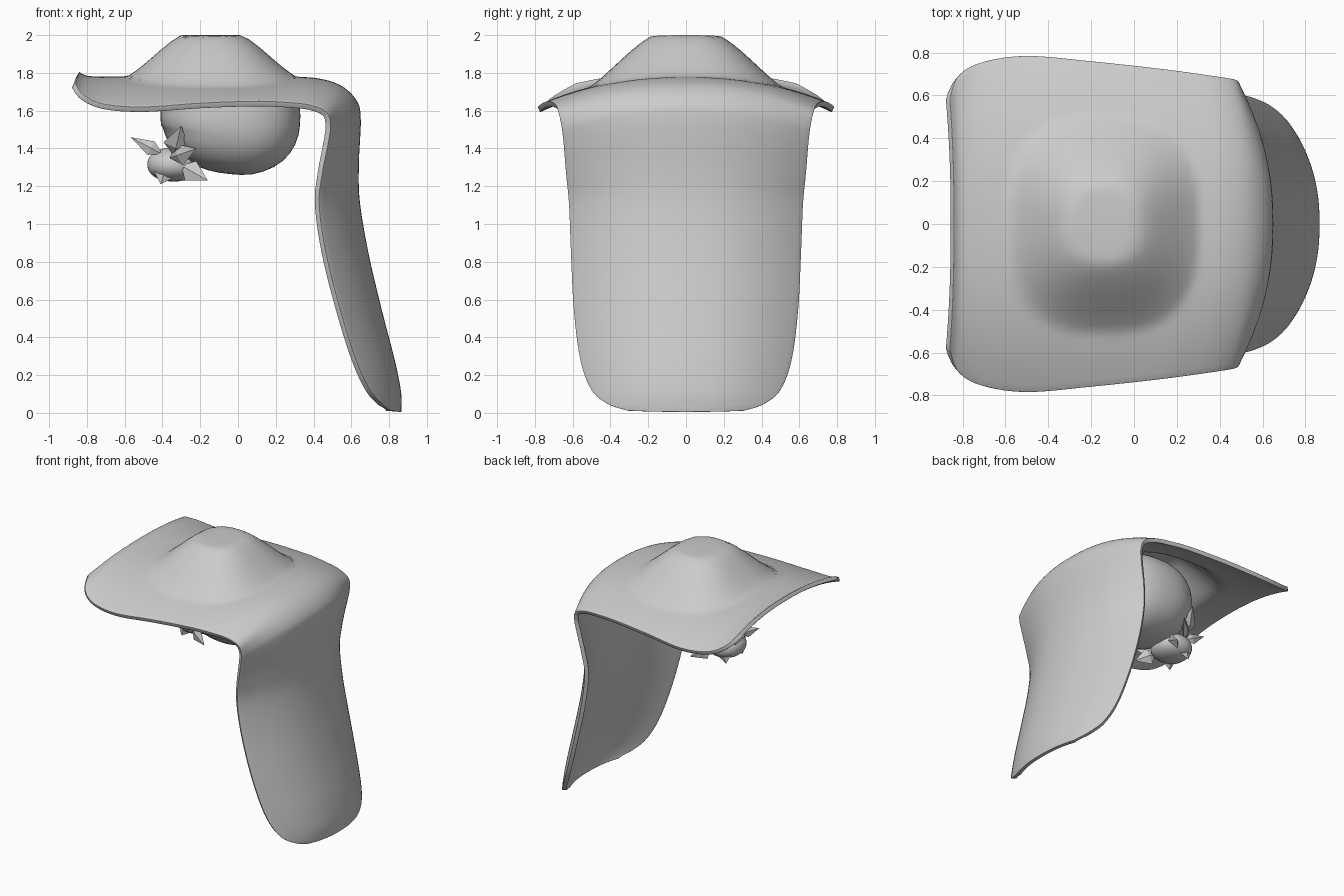
import bpy, bmesh, math
from mathutils import Vector

if "Cube" in bpy.data.objects:
    bpy.data.objects.remove(bpy.data.objects["Cube"])

# Path stations: centre x, centre z, edge x, edge z, half width
STATIONS = [
    (-.84, 1.805, -.86, 1.745, .585), (-.80, 1.785, -.82, 1.685, .69),
    (-.70, 1.78, -.71, 1.635, .755), (-.50, 1.78, -.50, 1.62, .785),
    (-.20, 1.78, -.20, 1.64, .76), (.10, 1.78, .08, 1.65, .73),
    (.28, 1.78, .24, 1.645, .71), (.43, 1.77, .38, 1.63, .69),
    (.55, 1.73, .47, 1.59, .675), (.63, 1.65, .49, 1.52, .66),
    (.65, 1.55, .48, 1.44, .65), (.64, 1.32, .445, 1.26, .635),
    (.645, 1.12, .43, 1.10, .62), (.69, .85, .465, .85, .61),
    (.76, .55, .54, .55, .595), (.83, .28, .625, .28, .56),
    (.862, .12, .70, .12, .50), (.866, .045, .765, .045, .41),
    (.864, .005, .81, .012, .31)]
CROWN = (-.14, .45, .51, .22)   # centre x, half x, half y, height


def spline(p, t):
    i = min(int(t), len(p) - 2)
    f = t - i
    a, b, c, d = (p[max(0, min(len(p) - 1, i + k))] for k in (-1, 0, 1, 2))
    return [.5 * (2*q + (r-o)*f + (2*o-5*q+4*r-s)*f*f + (3*q-o-3*r+s)*f**3)
            for o, q, r, s in zip(a, b, c, d)]


def crown_height(x, y):
    cx, hx, hy, h = CROWN
    d = (abs((x - cx) / hx)**2.6 + abs(y / hy)**2.6)**(1 / 2.6)
    t = max(0, min(1, (1 - d) / .64))
    return h * (.3 * t * t * (3 - 2*t) + .7 * t)


def finish(name, bm):
    me = bpy.data.meshes.new(name)
    bm.to_mesh(me)
    bm.free()
    ob = bpy.data.objects.new(name, me)
    bpy.context.collection.objects.link(ob)
    return ob


def smooth(ob):
    for p in ob.data.polygons:
        p.use_smooth = True


# Hood: brim, crown and hanging cape as one lofted sheet
bm = bmesh.new()
NU, NV = 108, 48
grid = []
for i in range(NU + 1):
    xc, zc, xe, ze, w = spline(STATIONS, i / NU * (len(STATIONS) - 1))
    row = []
    for j in range(NV + 1):
        v = 2 * j / NV - 1
        f = abs(v)**2.3
        x, y, z = xc + (xe - xc)*f, w*v, zc + (ze - zc)*f
        if z > 1.5:
            z += crown_height(x, y)
        row.append(bm.verts.new((x, y, z)))
    grid.append(row)
for a, b in zip(grid, grid[1:]):
    for j in range(NV):
        bm.faces.new((a[j], b[j], b[j+1], a[j+1]))
hood = finish("hood_cape", bm)
smooth(hood)
m = hood.modifiers.new("thickness", 'SOLIDIFY')
m.thickness = .03
m.offset = -1
m = hood.modifiers.new("round_rim", 'BEVEL')
m.width = .012
m.segments = 3
m.limit_method = 'ANGLE'
m.angle_limit = math.radians(60)


# Rounded lumps: head and snout
def lump(name, centre, radii, power):
    bm = bmesh.new()
    bmesh.ops.create_uvsphere(bm, u_segments=36, v_segments=20, radius=1)
    for v in bm.verts:
        n = sum(abs(c)**power for c in v.co)**(1 / power)
        v.co = Vector([c / n * r + o for c, r, o in zip(v.co, radii, centre)])
    ob = finish(name, bm)
    smooth(ob)
    return ob


head = lump("head", (-.04, 0, 1.57), (.37, .33, .315), 2.4)
for v in head.data.vertices:                 # chin rises toward the face
    if v.co.z < 1.5 and v.co.x < .05:
        v.co.z += (.05 - v.co.x) * .1
lump("snout", (-.34, 0, 1.315), (.14, .14, .09), 2.2)

# Whisker tufts: flattened spikes, mirrored across the middle
bm = bmesh.new()
SPIKES = [((-.40, .08, 1.37), (-.57, .08, 1.46), .04),
          ((-.34, .15, 1.36), (-.30, .28, 1.52), .07),
          ((-.36, .14, 1.35), (-.22, .28, 1.40), .06),
          ((-.38, .08, 1.30), (-.41, .10, 1.21), .06),
          ((-.30, .12, 1.31), (-.16, .18, 1.23), .06)]
for side in (-1, 1):
    for base, tip, r in SPIKES:
        b, t = (Vector((p[0], p[1]*side, p[2])) for p in (base, tip))
        d = (t - b).normalized()
        u = d.cross(Vector((0, 1, 0))).normalized()
        n = d.cross(u)
        mid = b.lerp(t, .35)
        ring = [bm.verts.new(mid + u*r*cu + n*r*cn)
                for cu, cn in ((1, 0), (0, .35), (-1, 0), (0, -.35))]
        root, top = bm.verts.new(b), bm.verts.new(t)
        for k in range(4):
            bm.faces.new((ring[k], top, ring[(k+1) % 4]))
            bm.faces.new((ring[k], ring[(k+1) % 4], root))
bmesh.ops.recalc_face_normals(bm, faces=bm.faces[:])
finish("whisker_tufts", bm)
